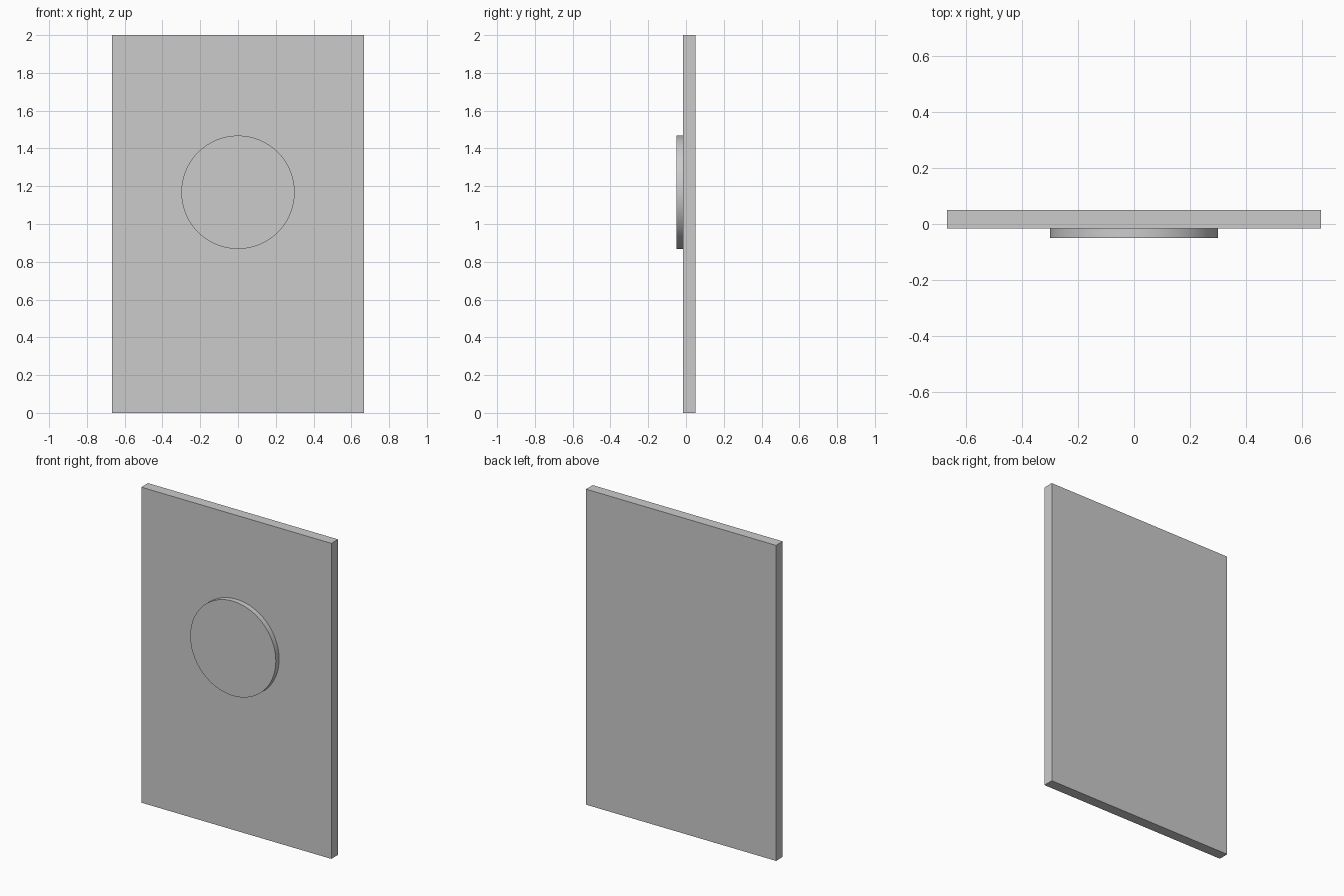
import bpy
from math import pi

if "Cube" in bpy.data.objects:
    bpy.data.objects.remove(bpy.data.objects["Cube"])

WIDTH, HEIGHT = 1.333, 2.0
FRONT, PANEL_FRONT, BACK = -0.05, -0.0167, 0.05

# Flat upright panel
bpy.ops.mesh.primitive_cube_add(size=1, location=(0, (PANEL_FRONT + BACK) / 2, HEIGHT / 2))
panel = bpy.context.object
panel.name = "panel"
panel.scale = (WIDTH, BACK - PANEL_FRONT, HEIGHT)
bpy.ops.object.transform_apply(location=False, rotation=False, scale=True)

# Raised round disc on the front face
bpy.ops.mesh.primitive_cylinder_add(
    vertices=96, radius=0.3, depth=PANEL_FRONT - FRONT,
    location=(0, (FRONT + PANEL_FRONT) / 2, 1.168), rotation=(pi / 2, 0, 0))
disc = bpy.context.object
disc.name = "front_disc"
bpy.ops.object.shade_smooth_by_angle()
